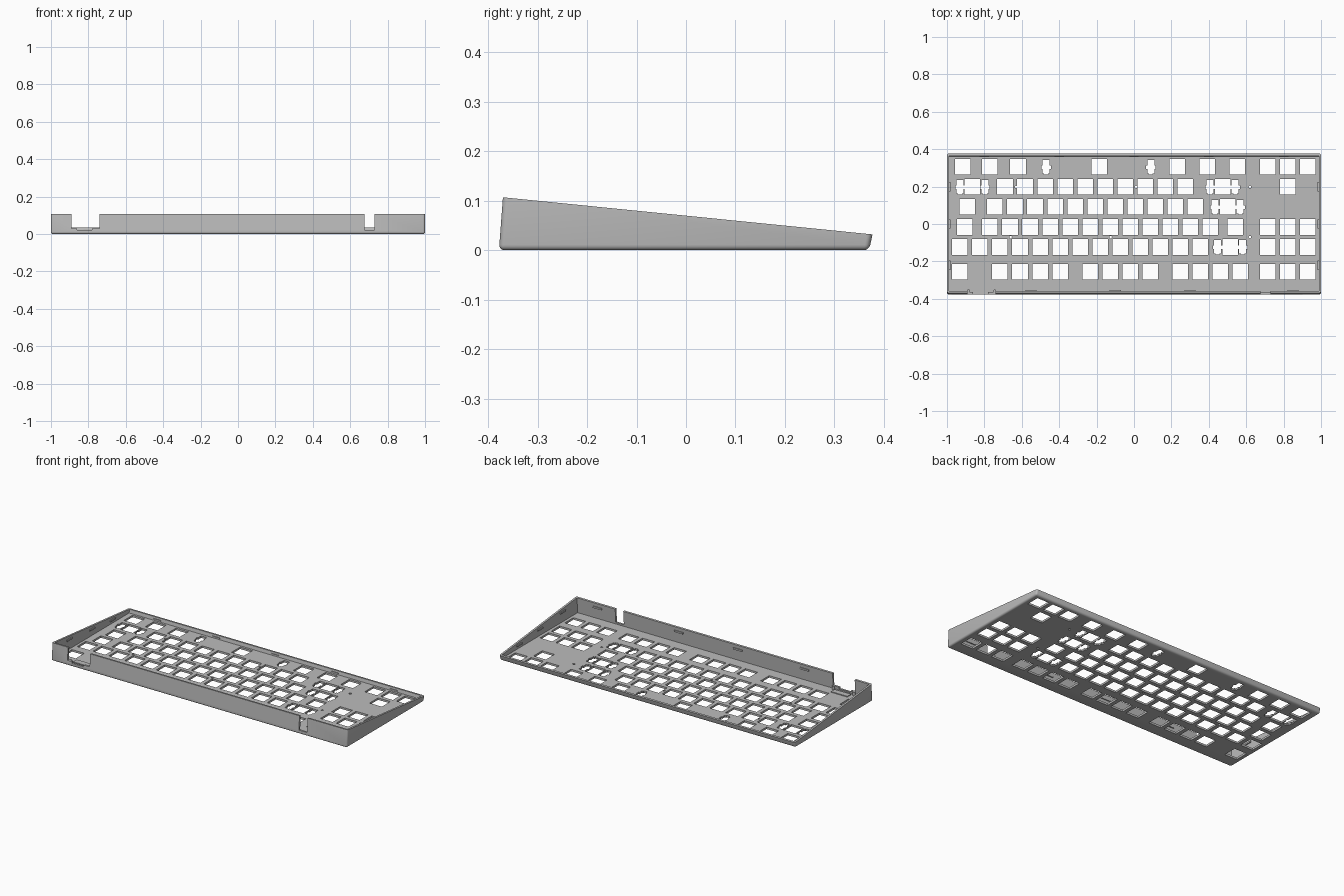
import bpy, bmesh, math
from mathutils import Matrix, Vector

cube = bpy.data.objects.get("Cube")
if cube:
    bpy.data.objects.remove(cube)

grey = bpy.data.materials.new("shell grey")
grey.use_nodes = True
grey.diffuse_color = (0.5, 0.5, 0.5, 1)
grey.node_tree.nodes["Principled BSDF"].inputs["Base Color"].default_value = (0.5, 0.5, 0.5, 1)

U = 0.107          # key pitch
LEFT = -0.984      # left edge of the key grid
KEY = 0.083        # key opening
FLOOR = 0.012
WALL = 0.012
ROWS = [0.305, 0.198, 0.091, -0.016, -0.123, -0.256]


def make_object(name, bm):
    bmesh.ops.recalc_face_normals(bm, faces=bm.faces)
    mesh = bpy.data.meshes.new(name)
    bm.to_mesh(mesh)
    bm.free()
    mesh.materials.append(grey)
    obj = bpy.data.objects.new(name, mesh)
    bpy.context.collection.objects.link(obj)
    return obj


def prism(bm, points, axis, low, high):
    """Extrude a closed outline along x or z."""
    def place(p, t):
        return (t, p[0], p[1]) if axis == "x" else (p[0], p[1], t)
    a = [bm.verts.new(place(p, low)) for p in points]
    b = [bm.verts.new(place(p, high)) for p in points]
    bm.faces.new(a)
    bm.faces.new(b[::-1])
    for i in range(len(a)):
        j = (i + 1) % len(a)
        bm.faces.new((a[i], a[j], b[j], b[i]))


def box(bm, x0, x1, y0, y1, z0, z1):
    prism(bm, [(x0, y0), (x1, y0), (x1, y1), (x0, y1)], "z", z0, z1)


def cylinder(bm, x, y, z0, z1, r):
    bmesh.ops.create_cone(bm, cap_ends=True, segments=16, radius1=r, radius2=r, depth=z1 - z0,
                          matrix=Matrix.Translation((x, y, (z0 + z1) / 2)))


def cut(target, bm):
    cutter = make_object("cutter", bm)
    cutter.hide_render = True
    mod = target.modifiers.new("cut", "BOOLEAN")
    mod.operation = "DIFFERENCE"
    mod.solver = "EXACT"
    mod.object = cutter
    bpy.context.view_layer.objects.active = target
    bpy.ops.object.modifier_apply(modifier=mod.name)
    bpy.data.objects.remove(cutter)


# Wedge-shaped outer shell with rounded bottom and corners
bm = bmesh.new()
prism(bm, [(-0.378, 0), (0.370, 0), (0.377, 0.032), (-0.370, 0.107)], "x", -1, 1)
rounded = [e for e in bm.edges
           if all(v.co.z < 0.001 for v in e.verts)
           or (abs(e.verts[0].co.z - e.verts[1].co.z) > 0.02 and
               abs(e.verts[0].co.y - e.verts[1].co.y) < 0.02)]
bmesh.ops.bevel(bm, geom=rounded, offset=0.011, segments=4, profile=0.5, affect="EDGES")
shell = make_object("case_shell", bm)

# Open cavity
bm = bmesh.new()
prism(bm, [(-0.377 + WALL, FLOOR), (0.372 - WALL, FLOOR), (0.395 - WALL, 0.13), (-0.368 + WALL, 0.13)],
      "x", -1 + WALL, 1 - WALL)
cut(shell, bm)

# Key openings, listed in key units along each row
nav = [15.87, 16.87, 17.87]
keys = [
    [0.65, 2, 3.4, 7.45, 11.35, 12.85, 14.35] + nav,
    [1.125] + [2.75 + i for i in range(10)] + [13.625, 16.87],
    [0.875] + [2.25 + i for i in range(11)] + [13.875],
    [0.75] + [2 + i for i in range(12)] + [14.25] + nav,
    [0.5 + i for i in range(13)] + [14] + nav,
    [0.5] + [s + i for s in (2.5, 7, 11.5) for i in range(4)] + nav,
]
bm = bmesh.new()
h = KEY / 2
for y, row in zip(ROWS, keys):
    for k in row:
        x = LEFT + k * U
        box(bm, x - h, x + h, y - h, y + h, -0.02, 0.03)
cut(shell, bm)

# Stabiliser openings beside the wide keys: (row, key centre, half spacing)
bm = bmesh.new()
half = [(0.010, -0.041), (0.010, -0.034), (0.019, -0.034), (0.019, -0.010),
        (0.025, -0.010), (0.025, 0.008), (0.019, 0.008), (0.019, 0.038)]
outline = half + [(-x, y) for x, y in reversed(half)]
for row, k, spread in [(0, 7.42, 0.28), (1, 1.125, 0.067), (1, 13.625, 0.067),
                       (2, 13.875, 0.067), (4, 14, 0.067)]:
    for side in (-1, 1):
        cx = LEFT + k * U + side * spread
        prism(bm, [(cx + x, ROWS[row] + y) for x, y in outline], "z", -0.02, 0.03)
cut(shell, bm)

# Screw holes
screws = [(-0.63, 0.198), (0.01, 0.198), (0.62, 0.198), (-0.66, -0.07), (-0.125, -0.07), (0.62, -0.07)]
bm = bmesh.new()
for x, y in screws:
    cylinder(bm, x, y, -0.02, 0.04, 0.007)
cut(shell, bm)

# Front wall notches for the connector and the cable
bm = bmesh.new()
box(bm, -0.89, -0.74, -0.40, -0.345, 0.030, 0.2)
box(bm, 0.675, 0.73, -0.40, -0.345, 0.022, 0.2)
cut(shell, bm)
bm = bmesh.new()
box(bm, -0.86, -0.78, -0.40, -0.345, 0.020, 0.05)
cut(shell, bm)

# Snap clips along the inner faces of the walls
bm = bmesh.new()
for x in (-0.55, -0.1, 0.3, 0.85):
    box(bm, x - 0.03, x + 0.03, -0.366, -0.354, 0.075, 0.085)
for x in (-0.8, -0.4, 0, 0.4, 0.8):
    box(bm, x - 0.025, x + 0.025, 0.358, 0.366, 0.016, 0.023)
for side in (-1, 1):
    for y, z in ((-0.22, 0.068), (0.0, 0.047), (0.2, 0.028)):
        a, b = sorted((side * 0.982, side * 0.99))
        box(bm, a, b, y - 0.025, y + 0.025, z, z + 0.009)
make_object("snap_clips", bm)

# Guide posts and low ledge behind the connector notch
bm = bmesh.new()
for x in (-0.885, -0.745):
    cylinder(bm, x, -0.358, 0.010, 0.030, 0.008)
box(bm, -0.87, -0.76, -0.35, -0.315, 0.011, 0.017)
make_object("connector_ledge", bm)

for obj in [o for o in bpy.context.collection.objects if o.type == "MESH"]:
    bpy.ops.object.select_all(action="DESELECT")
    obj.select_set(True)
    bpy.context.view_layer.objects.active = obj
    bpy.ops.object.shade_smooth_by_angle(angle=math.radians(30))
